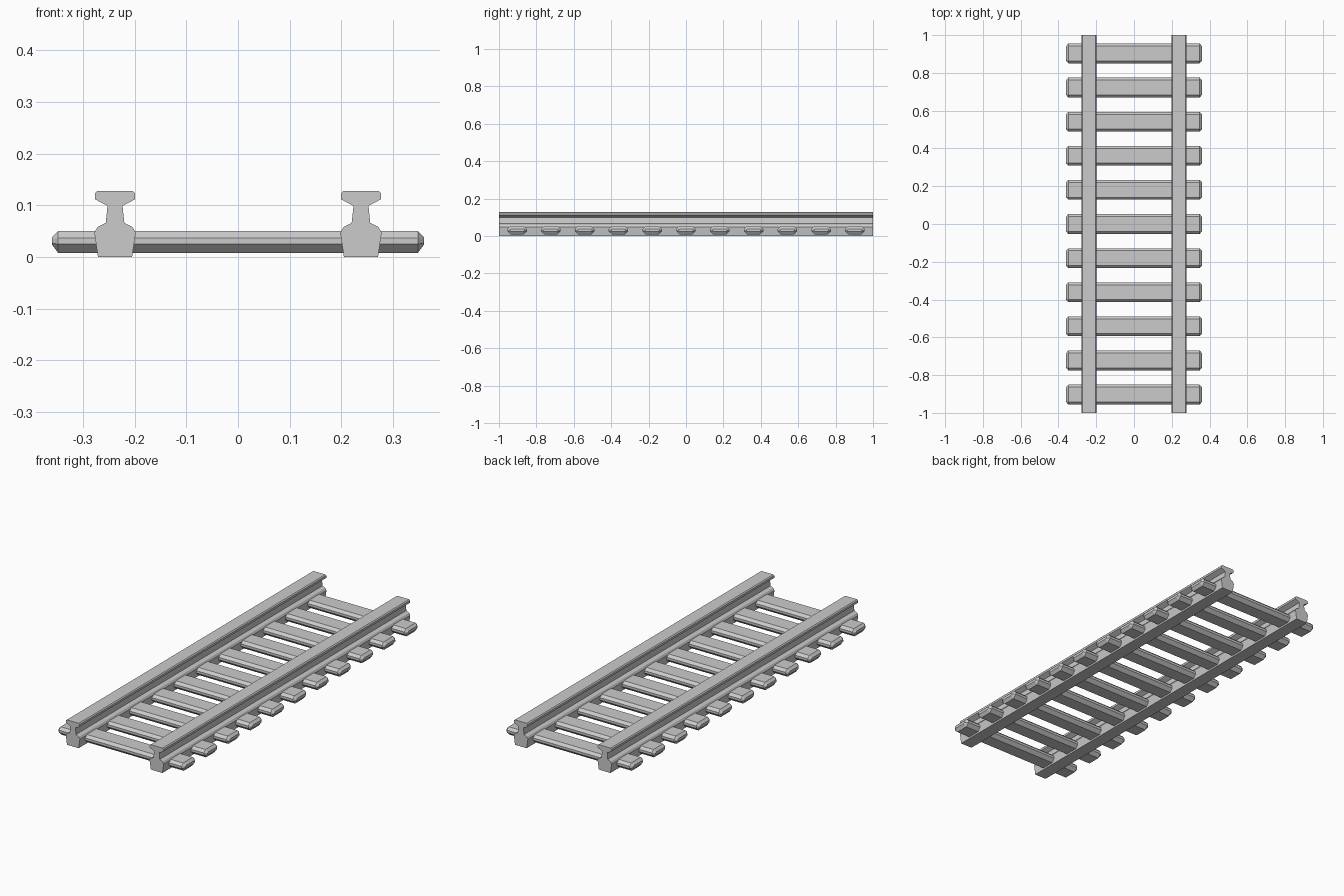
import bpy, bmesh

if "Cube" in bpy.data.objects:
    bpy.data.objects.remove(bpy.data.objects["Cube"])


def loft(name, rings):
    """Skin closed rings of points and cap both ends."""
    bm = bmesh.new()
    vs = [[bm.verts.new(p) for p in ring] for ring in rings]
    n = len(rings[0])
    for a, b in zip(vs, vs[1:]):
        for i in range(n):
            j = (i + 1) % n
            bm.faces.new((a[i], a[j], b[j], b[i]))
    bm.faces.new(vs[0])
    bm.faces.new(vs[-1])
    bmesh.ops.recalc_face_normals(bm, faces=bm.faces)
    mesh = bpy.data.meshes.new(name)
    bm.to_mesh(mesh)
    bm.free()
    obj = bpy.data.objects.new(name, mesh)
    bpy.context.collection.objects.link(obj)
    return obj


def mirrored(half):
    return half + [(-w, z) for w, z in reversed(half)]


# Rails: half profile (half width, height) from foot to head
rail = mirrored([(0.033, 0), (0.040, 0.047), (0.034, 0.058), (0.018, 0.066),
                 (0.0145, 0.099), (0.039, 0.112), (0.039, 0.123), (0.034, 0.128)])
for side, x in (("left", -0.238), ("right", 0.238)):
    loft(side + "_rail", [[(x + w, y, z) for w, z in rail] for y in (-1, 1)])

# Sleepers: chamfered bars with tapered ends
bar = mirrored([(0.034, 0.008), (0.052, 0.025), (0.052, 0.037), (0.039, 0.05)])
end = mirrored([(0.030, 0.024), (0.039, 0.027), (0.039, 0.034), (0.032, 0.038)])
sections = [(-0.36, end), (-0.348, bar), (0.348, bar), (0.36, end)]
first = loft("sleeper_1", [[(x, w, z) for w, z in ring] for x, ring in sections])
first.location.y = -0.903
for i in range(1, 11):
    s = bpy.data.objects.new(f"sleeper_{i + 1}", first.data)
    s.location.y = -0.903 + i * 0.1806
    bpy.context.collection.objects.link(s)
